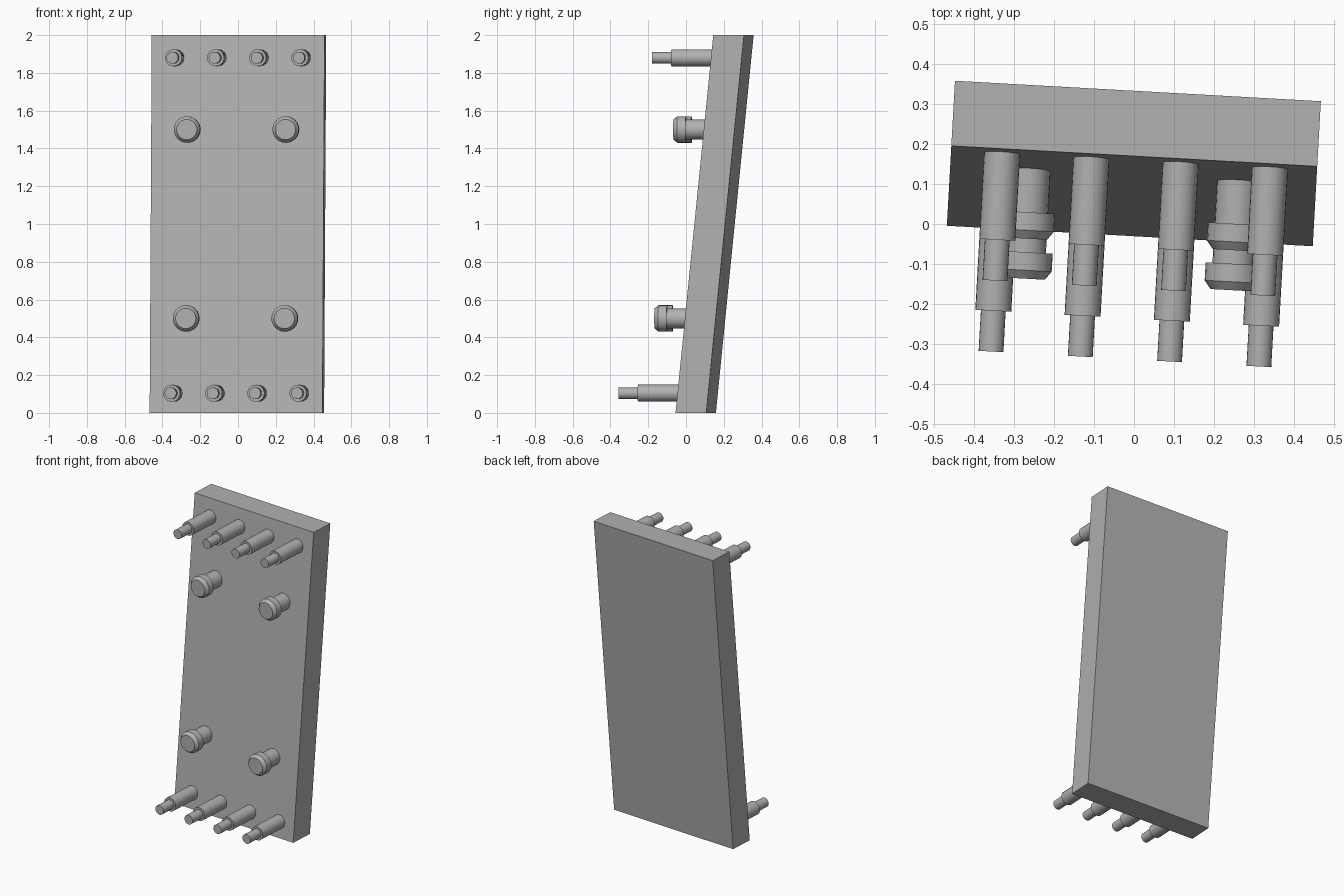
import bpy, bmesh, math
from mathutils import Matrix, Vector

if "Cube" in bpy.data.objects:
    bpy.data.objects.remove(bpy.data.objects["Cube"])

# Local frame: plate turned slightly about z, front leaning back with height
FRAME = Matrix.Translation((-0.0105, -0.03, 0)) @ Matrix.Rotation(math.radians(-3.2), 4, 'Z')
LEAN = 0.1
SIDES = 24

# Mid-grey paint for the whole model
GREY = bpy.data.materials.new("mid_grey")
GREY.diffuse_color = (0.44, 0.44, 0.44, 1)
GREY.use_nodes = True
GREY.node_tree.nodes["Principled BSDF"].inputs["Base Color"].default_value = GREY.diffuse_color


def finish(name, bm, smooth=False):
    bmesh.ops.recalc_face_normals(bm, faces=bm.faces[:])
    mesh = bpy.data.meshes.new(name)
    bm.to_mesh(mesh)
    bm.free()
    mesh.materials.append(GREY)
    ob = bpy.data.objects.new(name, mesh)
    bpy.context.collection.objects.link(ob)
    if smooth:
        bpy.ops.object.select_all(action='DESELECT')
        ob.select_set(True)
        bpy.context.view_layer.objects.active = ob
        bpy.ops.object.shade_smooth_by_angle(angle=math.radians(25))
    return ob


def turned(name, u, z, profile):
    """Revolve (radius, distance out of the plate) about a forward-pointing axis."""
    bm = bmesh.new()
    rings = []
    for r, d in profile:
        ring = []
        for i in range(SIDES):
            a = 2 * math.pi * i / SIDES
            p = Vector((u + r * math.cos(a), LEAN * z - d, z + r * math.sin(a)))
            ring.append(bm.verts.new(FRAME @ p))
        rings.append(ring)
    for a, b in zip(rings, rings[1:]):
        for i in range(SIDES):
            j = (i + 1) % SIDES
            bm.faces.new((a[i], a[j], b[j], b[i]))
    bm.faces.new(rings[0])
    bm.faces.new(rings[-1])
    return finish(name, bm, True)


# Leaning plate: a sheared box
bm = bmesh.new()
bmesh.ops.create_cube(bm, size=1)
for v in bm.verts:
    z = (v.co.z + 0.5) * 2
    v.co = FRAME @ Vector((v.co.x * 0.916, (v.co.y + 0.5) * 0.163 + LEAN * z, z))
finish("plate", bm)

# Rows of stepped pins along the top and bottom edges
PIN = [(0.045, -0.007), (0.045, 0.216), (0.031, 0.216), (0.031, 0.318)]
for row, z in (("lower", 0.104), ("upper", 1.88)):
    for i in range(4):
        turned(f"{row}_pin_{i + 1}", (i - 1.5) * 0.2235 + 0.005, z, PIN)

# Four knobs with a stem and a bevelled head
KNOB = [(0.053, -0.01), (0.053, 0.105), (0.07, 0.105), (0.07, 0.15), (0.054, 0.171)]
for row, z in (("lower", 0.5), ("upper", 1.5)):
    for side, u in (("left", -0.26), ("right", 0.263)):
        turned(f"{row}_{side}_knob", u, z, KNOB)
